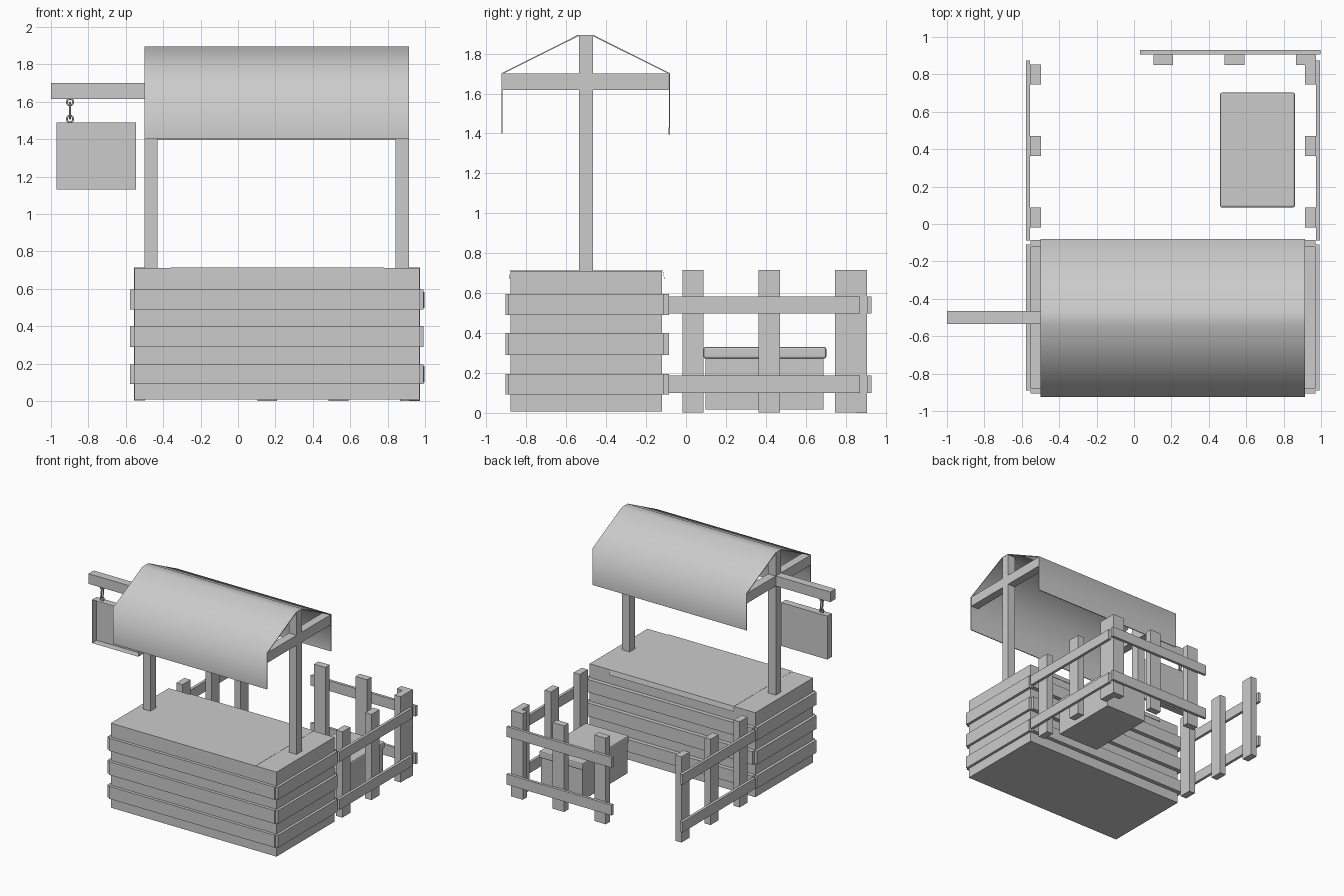
import bpy, math
from mathutils import Vector

if "Cube" in bpy.data.objects:
    bpy.data.objects.remove(bpy.data.objects["Cube"])


def mesh_obj(name, verts, faces):
    me = bpy.data.meshes.new(name)
    me.from_pydata(verts, [], faces)
    ob = bpy.data.objects.new(name, me)
    bpy.context.collection.objects.link(ob)
    return ob


def box(name, x, y, z, skip=None, bevel=0):
    """Box from (min, max) ranges; skip leaves one face open."""
    verts = [(a, b, c) for a in x for b in y for c in z]
    faces = [(0, 1, 3, 2), (4, 6, 7, 5), (0, 4, 5, 1), (2, 3, 7, 6), (0, 2, 6, 4), (1, 5, 7, 3)]
    ob = mesh_obj(name, verts, [f for i, f in enumerate(faces) if i != skip])
    if bevel:
        m = ob.modifiers.new("bevel", 'BEVEL')
        m.width, m.segments = bevel, 2
    return ob


def sheet(name, profile, x0, x1, thickness):
    """Extrude a (y, z) profile along x into a thin sheet."""
    n = len(profile)
    verts = [(x, y, z) for x in (x0, x1) for y, z in profile]
    ob = mesh_obj(name, verts, [(i, i + 1, n + i + 1, n + i) for i in range(n - 1)])
    m = ob.modifiers.new("thickness", 'SOLIDIFY')
    m.thickness, m.offset = thickness, 0
    bpy.context.view_layer.objects.active = ob
    ob.select_set(True)
    bpy.ops.object.modifier_apply(modifier="thickness")
    bpy.ops.object.shade_smooth_by_angle(angle=math.radians(75))
    ob.select_set(False)
    return ob


def link(name, pts, closed):
    """Small round wire through points."""
    cu = bpy.data.curves.new(name, 'CURVE')
    cu.dimensions = '3D'
    cu.bevel_depth, cu.bevel_resolution = 0.005, 2
    cu.use_fill_caps = True
    s = cu.splines.new('POLY')
    s.points.add(len(pts) - 1)
    for p, co in zip(s.points, pts):
        p.co = (*co, 1)
    s.use_cyclic_u = closed
    bpy.context.collection.objects.link(bpy.data.objects.new(name, cu))


# Counter with raised planks around it
box("counter", (-0.553, 0.97), (-0.88, -0.12), (0.008, 0.71))
for i, z in enumerate([(0.092, 0.195), (0.29, 0.40), (0.49, 0.595)]):
    for side, y in (("front", (-0.905, -0.88)), ("back", (-0.12, -0.085))):
        box(f"counter_{side}_plank_{i}", (-0.553, 0.97), y, z)
    for side, x in (("left", (-0.577, -0.553)), ("right", (0.97, 0.992))):
        box(f"counter_{side}_plank_{i}", x, (-0.89, -0.11), z)

# Thin cloth over the counter
sheet("counter_cloth", [(-0.884, 0.672), (-0.884, 0.712), (-0.116, 0.712), (-0.108, 0.672)],
      -0.36, 0.78, 0.002)

# Posts and cross beams holding the roof
for side, x in (("left", (-0.5, -0.43)), ("right", (0.843, 0.913))):
    box(f"{side}_roof_post", x, (-0.535, -0.465), (0.71, 1.89))
    box(f"{side}_cross_beam", x, (-0.92, -0.087), (1.617, 1.70))

# Awning roof
sheet("roof", [(-0.922, 1.40), (-0.922, 1.70), (-0.54, 1.891), (-0.465, 1.891),
               (-0.083, 1.70), (-0.083, 1.395)], -0.5, 0.914, 0.007)

# Hanging sign: shallow tray open at the front
box("sign_beam", (-1.0, -0.46), (-0.534, -0.466), (1.616, 1.70))
box("sign", (-0.97, -0.545), (-0.53, -0.47), (1.13, 1.49), skip=2)

# Chain: two hooks and one long link
cx, cy = -0.898, -0.5
ring = [math.tau * i / 12 for i in range(12)]
for name, z in (("upper_ring", 1.598), ("lower_ring", 1.508)):
    link("sign_" + name, [(cx + 0.017 * math.cos(a), cy, z + 0.018 * math.sin(a)) for a in ring], True)
link("sign_chain_link", [(cx, cy + 0.013 * math.cos(a), 1.553 + 0.043 * math.sin(a)) for a in ring], True)

# Fences: posts and rails on left, right and back
rails = [(0.10, 0.187), (0.497, 0.582)]
sides = [("left", (-0.555, -0.498), (-0.578, -0.555)), ("right", (0.914, 0.972), (0.972, 0.995))]
for side, px, rx in sides:
    for i, y in enumerate([(-0.018, 0.088), (0.363, 0.47), (0.747, 0.852)]):
        box(f"{side}_fence_post_{i}", px, y, (0.003, 0.715))
    for i, z in enumerate(rails):
        box(f"{side}_fence_rail_{i}", rx, (-0.088, 0.873), z)
for i, x in enumerate([(0.103, 0.208), (0.485, 0.59), (0.865, 0.972)]):
    box(f"back_fence_post_{i}", x, (0.85, 0.907), (0.0, 0.715))
for i, z in enumerate(rails):
    box(f"back_fence_rail_{i}", (0.033, 0.997), (0.907, 0.93), z)

# Chest with lid
box("chest", (0.468, 0.852), (0.097, 0.69), (0.018, 0.275))
box("chest_lid", (0.46, 0.86), (0.088, 0.703), (0.272, 0.33), bevel=0.01)
